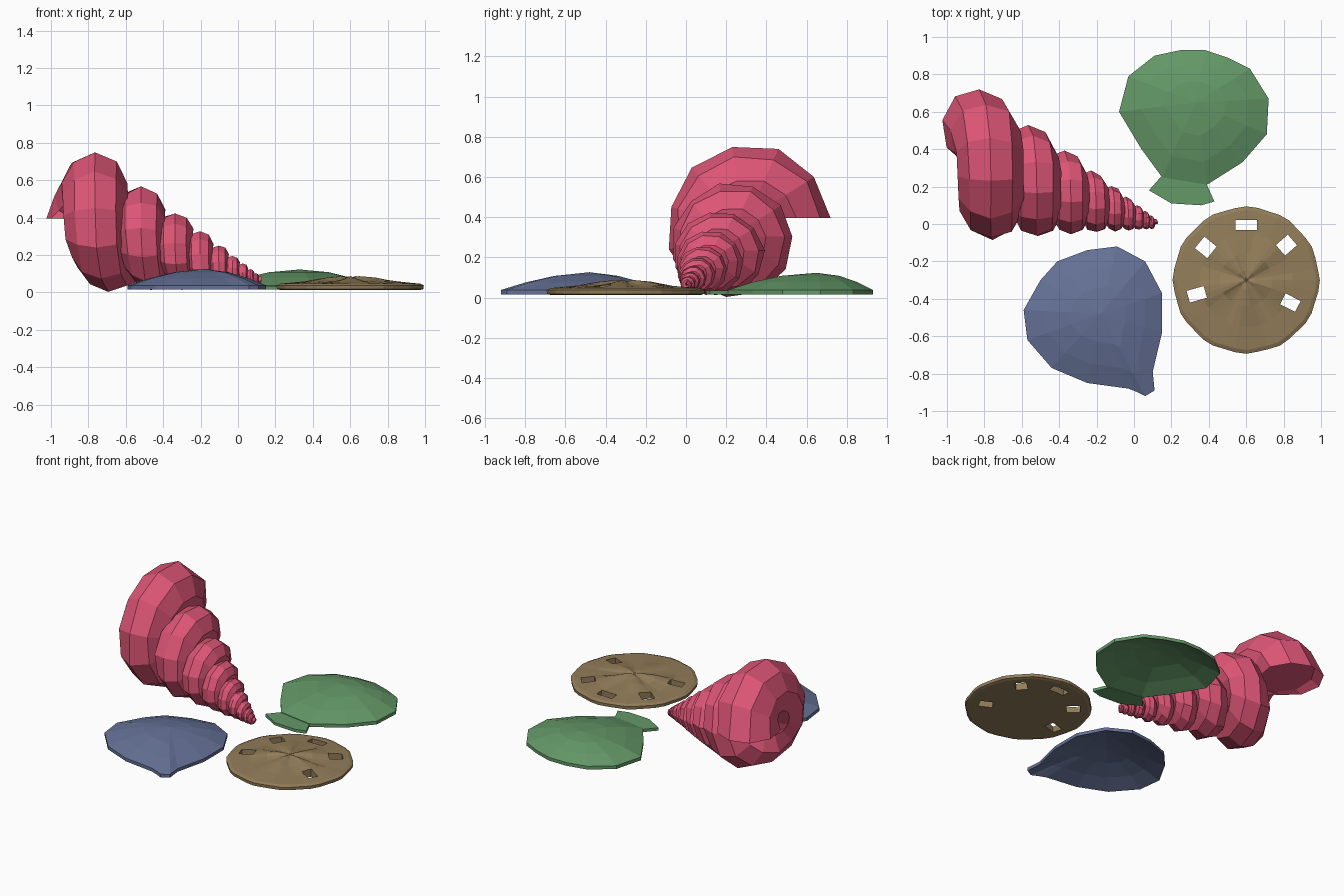
import bpy, bmesh, math, random
from mathutils import Vector, Matrix

if "Cube" in bpy.data.objects:
    bpy.data.objects.remove(bpy.data.objects["Cube"])

random.seed(4)


def material(name, rgb):
    m = bpy.data.materials.new(name)
    m.diffuse_color = (*rgb, 1)
    m.use_nodes = True
    m.node_tree.nodes["Principled BSDF"].inputs["Base Color"].default_value = m.diffuse_color
    return m


PINK = material("pink", (0.72, 0.09, 0.18))
BLUE = material("slate blue", (0.13, 0.165, 0.305))
GREEN = material("sea green", (0.127, 0.314, 0.136))
TAN = material("sand tan", (0.29, 0.205, 0.10))


def finish(name, bm, mat):
    bmesh.ops.recalc_face_normals(bm, faces=bm.faces)
    me = bpy.data.meshes.new(name)
    bm.to_mesh(me)
    bm.free()
    me.materials.append(mat)
    ob = bpy.data.objects.new(name, me)
    bpy.context.collection.objects.link(ob)
    return ob


def bridge(bm, a, b):
    n = len(a)
    for i in range(n):
        j = (i + 1) % n
        bm.faces.new((a[i], a[j], b[j], b[i]))


def fan(bm, ring, tip):
    for i in range(len(ring)):
        bm.faces.new((ring[i], ring[(i + 1) % len(ring)], tip))


# Spiral shell: a tube wound on a cone, shrinking by a fixed ratio each turn
def spiral_shell():
    apex = Vector((0.18, -0.022, 0.04))
    axis = Vector((-0.94, 0.31, 0.33))
    ratio, segs, sides, turns = 0.74, 11, 9, 9.2
    bm = bmesh.new()

    def ring(back, shrink=1.0, jitter=0.0):
        # back = turns counted back from the mouth, which lies on the +y side
        s = ratio ** (back - 0.25)
        a = 2 * math.pi * back
        out = Vector((0, math.cos(a), math.sin(a)))
        # keep each whorl nearly upright; the step to the next falls at the back
        lean = 0.04 * math.cos(a) + 0.03 * math.sin(a) - 0.035
        verts = []
        for i in range(sides):
            t = 2 * math.pi * i / sides
            k = s * (1 + random.uniform(-jitter, jitter))
            r = 0.187 + 0.197 * shrink * math.cos(t)
            x = lean + 0.182 * shrink * math.sin(t)
            verts.append(bm.verts.new(apex + axis * s + out * (r * k) + Vector((x * k, 0, 0))))
        return verts

    count = int(turns * segs)
    rings = [ring(i / segs, 1.0, 0.03) for i in range(count + 1)]
    for a, b in zip(rings, rings[1:]):
        bridge(bm, a, b)
    bm.faces.new(rings[-1])
    # slightly recessed mouth
    lip = ring(0.03, 0.85)
    bridge(bm, rings[0], lip)
    bm.faces.new(lip)
    return finish("spiral_shell", bm, PINK)


# Domed shell: rim outline shrunk in steps towards a peak, hollow underneath
def domed_shell(name, rim, peak, rim_z, height, power, mat):
    bm = bmesh.new()
    thick = 0.022
    c = Vector(peak)

    def sheet(drop):
        rows = []
        for d in (1.0, 0.72, 0.4):
            z = rim_z + height * (1 - d ** power) - drop
            rows.append([bm.verts.new((*c.lerp(Vector(p), d), z)) for p in rim])
        for a, b in zip(rows, rows[1:]):
            bridge(bm, a, b)
        fan(bm, rows[-1], bm.verts.new((*c, rim_z + height - drop)))
        return rows[0]

    bridge(bm, sheet(0), sheet(thick))
    return finish(name, bm, mat)


# Flat plate from an outline
def plate(name, outline, z0, z1, mat):
    bm = bmesh.new()
    low = [bm.verts.new((x, y, z0)) for x, y in outline]
    top = [bm.verts.new((x, y, z1)) for x, y in outline]
    bridge(bm, low, top)
    bm.faces.new(low)
    bm.faces.new(top)
    return finish(name, bm, mat)


# Sand dollar: low dome with petal grooves, uneven rim and five slots
def sand_dollar():
    cx, cy, n = 0.6, -0.3, 40
    bm = bmesh.new()
    wave = [0.004 * math.cos(i * 1.9) for i in range(n)]

    def ring(r, z, ripple=0.0, rough=0.0, wobble=0):
        verts = []
        for i in range(n):
            a = 2 * math.pi * i / n
            rr = r + wobble * wave[i]
            verts.append(bm.verts.new((cx - rr * math.sin(a), cy + rr * math.cos(a),
                                       z + ripple * math.cos(5 * a)
                                       + random.uniform(-rough, rough))))
        return verts

    rings = [ring(0.37, 0.012), ring(0.388, 0.018, wobble=1), ring(0.39, 0.038, wobble=1),
             ring(0.37, 0.047, 0, 0.001, 1), ring(0.25, 0.056, -0.003, 0.002),
             ring(0.14, 0.07, -0.009, 0.003), ring(0.05, 0.081, -0.006)]
    for a, b in zip(rings, rings[1:]):
        bridge(bm, a, b)
    bm.faces.new(rings[0])
    fan(bm, rings[-1], bm.verts.new((cx, cy, 0.08)))
    ob = finish("sand_dollar", bm, TAN)

    # slots cut right through: angle, distance, radial size, width
    cb = bmesh.new()
    for deg, r, length, width in ((90, 0.295, 0.055, 0.115), (141, 0.278, 0.085, 0.08),
                                  (196, 0.275, 0.095, 0.065), (-27, 0.265, 0.09, 0.065),
                                  (41, 0.285, 0.085, 0.075)):
        a = math.radians(deg)
        m = (Matrix.Translation((cx + r * math.cos(a), cy + r * math.sin(a), 0.05))
             @ Matrix.Rotation(a, 4, 'Z') @ Matrix.Diagonal((length, width, 0.3, 1)))
        bmesh.ops.create_cube(cb, size=1, matrix=m)
    cutter = finish("slot_cutter", cb, TAN)
    mod = ob.modifiers.new("slots", 'BOOLEAN')
    mod.operation, mod.object, mod.solver = 'DIFFERENCE', cutter, 'EXACT'
    bpy.context.view_layer.objects.active = ob
    bpy.ops.object.modifier_apply(modifier="slots")
    bpy.data.objects.remove(cutter)
    return ob


spiral_shell()
sand_dollar()

# Green scallop with its hinge ears
domed_shell("scallop_shell",
            [(0.15, 0.25), (0.04, 0.40), (-0.08, 0.60), (-0.03, 0.79), (0.11, 0.90),
             (0.25, 0.93), (0.38, 0.93), (0.50, 0.89), (0.62, 0.83), (0.72, 0.67),
             (0.71, 0.48), (0.58, 0.33), (0.39, 0.21)],
            (0.33, 0.65), 0.038, 0.085, 1.9, GREEN)
plate("scallop_hinge", [(0.15, 0.26), (0.08, 0.18), (0.20, 0.11), (0.36, 0.10),
                        (0.43, 0.12), (0.385, 0.22)], 0.015, 0.034, GREEN)

# Blue clam with its narrow beak in the outline
domed_shell("clam_shell",
            [(0.06, -0.92), (0.02, -0.90), (-0.03, -0.88), (-0.25, -0.85), (-0.44, -0.77),
             (-0.57, -0.62), (-0.59, -0.46), (-0.50, -0.30), (-0.41, -0.20), (-0.25, -0.14),
             (-0.09, -0.12), (0.06, -0.20), (0.15, -0.37), (0.15, -0.58), (0.10, -0.79),
             (0.11, -0.89)],
            (-0.18, -0.48), 0.038, 0.088, 1.7, BLUE)
